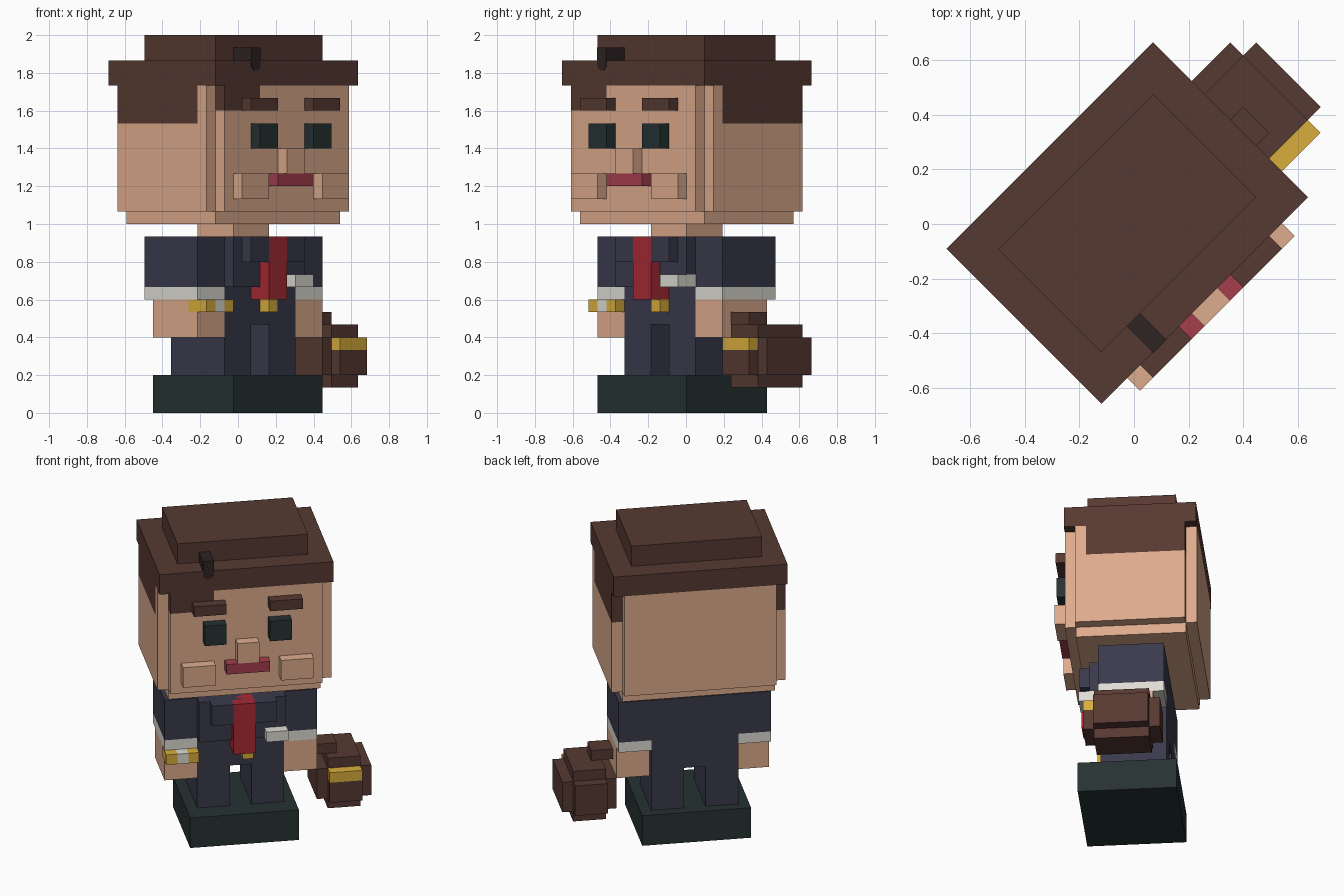
import bpy
import math
from mathutils import Matrix, Vector

if "Cube" in bpy.data.objects:
    bpy.data.objects.remove(bpy.data.objects["Cube"])

UNIT = 1 / 15                       # one grid cell of the blocky figure
PLACE = Matrix.Rotation(math.radians(45), 4, 'Z') @ Matrix.Translation((-0.015, 0.02, 0))


def srgb(r, g, b):
    lin = [(c / 255 / 12.92) if c < 10 else ((c / 255 + 0.055) / 1.055) ** 2.4 for c in (r, g, b)]
    return (*lin, 1.0)


def material(name, *rgb):
    m = bpy.data.materials.new(name)
    m.diffuse_color = srgb(*rgb)
    m.use_nodes = True
    m.node_tree.nodes["Principled BSDF"].inputs["Base Color"].default_value = m.diffuse_color
    return m


skin = material("skin", 222, 172, 141)
brown = material("dark_brown", 86, 57, 50)
navy = material("navy_cloth", 58, 58, 77)
green = material("black_green", 38, 50, 50)
red = material("tie_red", 168, 42, 52)
lip = material("lip_red", 166, 62, 77)
gold = material("gold", 218, 174, 60)
grey = material("light_grey", 222, 220, 212)
black = material("soft_black", 46, 36, 35)


def prism(name, mat, verts, faces):
    me = bpy.data.meshes.new(name)
    me.from_pydata([PLACE @ (Vector(v) * UNIT) for v in verts], [], faces)
    me.materials.append(mat)
    ob = bpy.data.objects.new(name, me)
    bpy.context.collection.objects.link(ob)
    return ob


def box(name, mat, u, v, z):
    """Box from ranges in grid cells: u = sideways, v = depth, z = height."""
    verts = [(a, b, c) for c in z for b in v for a in u]
    faces = [(0, 2, 3, 1), (4, 5, 7, 6), (0, 1, 5, 4), (2, 6, 7, 3), (0, 4, 6, 2), (1, 3, 7, 5)]
    return prism(name, mat, verts, faces)


def pair(name, mat, u, v, z):
    """Box and its mirror image across the figure's middle."""
    box("left_" + name, mat, u, v, z)
    box("right_" + name, mat, (-u[1], -u[0]), v, z)


# shoes, legs and jacket
box("shoes", green, (-5, 5), (-5, 4), (0, 3))
pair("leg", navy, (1, 4), (-3, 3), (3, 7))
box("torso", navy, (-4, 4), (-3, 3), (7, 14))
box("jacket_front", navy, (-4, 4), (-4, -3), (10, 14))
pair("lapel", navy, (1, 3), (-5, -4), (12, 14))
box("tie", red, (-1, 1), (-5, -3), (9, 14))
box("buckle", gold, (0, 1), (-4, -3), (8, 9))
box("pocket_cloth", grey, (2, 4.03), (-5, -3), (10, 11))

# arms
pair("sleeve", navy, (4, 7), (-3, 3), (10, 14))
pair("cuff", grey, (4, 7), (-3, 3), (9, 10))
pair("hand", skin, (4, 7), (-3, 2), (6, 9))

# watch on one wrist
box("watch_strap_outer", gold, (-7.03, -6), (-4, -2), (8, 9))
box("watch_face", grey, (-6, -5), (-4, -2), (8, 9))
box("watch_strap_inner", gold, (-5, -4), (-4, -2), (8, 9))

# bag in the other hand
box("bag_wide", brown, (7, 12), (-3, 2), (3, 6))
box("bag_tall", brown, (8, 11), (-3, 2), (2, 7))
box("bag_back", brown, (8, 11), (2, 3), (3, 6))
box("bag_front", brown, (8, 11), (-4, -3), (3, 5))
box("bag_clasp", gold, (8, 11), (-4, -3), (5, 6))
box("bag_handle", brown, (7, 9), (-2, 0), (7, 8))

# head
box("neck", skin, (-2, 2), (-2, 2), (14, 15))
box("jaw", skin, (-7, 7), (-5, 5), (15, 16))
box("skull", skin, (-7, 7), (-5, 6), (16, 26))
box("face", skin, (-7, 7), (-6, -5), (16, 24))
box("forehead", skin, (-3, 7), (-6, -5), (24, 26))
pair("head_side", skin, (7, 8), (-5, 5), (16, 23))
pair("temple", skin, (7, 8), (-5, -4), (23, 26))

# hair
pair("side_hair", brown, (7, 8), (-4, 5), (23, 26))
box("fringe", brown, (-7, -3), (-6, -5), (24, 26))
box("hair_cap", brown, (-8, 8), (-6, 6), (26, 28))
box("hair_top", brown, (-6, 6), (-4, 4), (28, 30))

# loose strand lying on the hair, with a tapered tip over the edge
box("strand", black, (-4, -3), (-6.05, -4), (28, 29))
outline = [(-4, 28), (-4, 27.5), (-3.7, 27.2), (-3.3, 27.2), (-3, 27.5), (-3, 28)]
tip = [(a, v, c) for v in (-6.05, -5.95) for a, c in outline]
n = len(outline)
prism("strand_tip", black, tip,
      [tuple(range(n)), tuple(range(2 * n - 1, n - 1, -1))]
      + [(i, i + n, (i + 1) % n + n, (i + 1) % n) for i in range(n)])

# facial features
pair("eye", green, (2, 4), (-7, -6), (21, 23))
pair("brow", brown, (2, 5), (-7, -6), (24, 25))
pair("cheek", skin, (3, 6), (-7, -6), (17, 19))
box("nose", skin, (-1, 1), (-7, -6), (19, 21))
box("mouth", lip, (-2, 2), (-7, -6), (18, 19))
